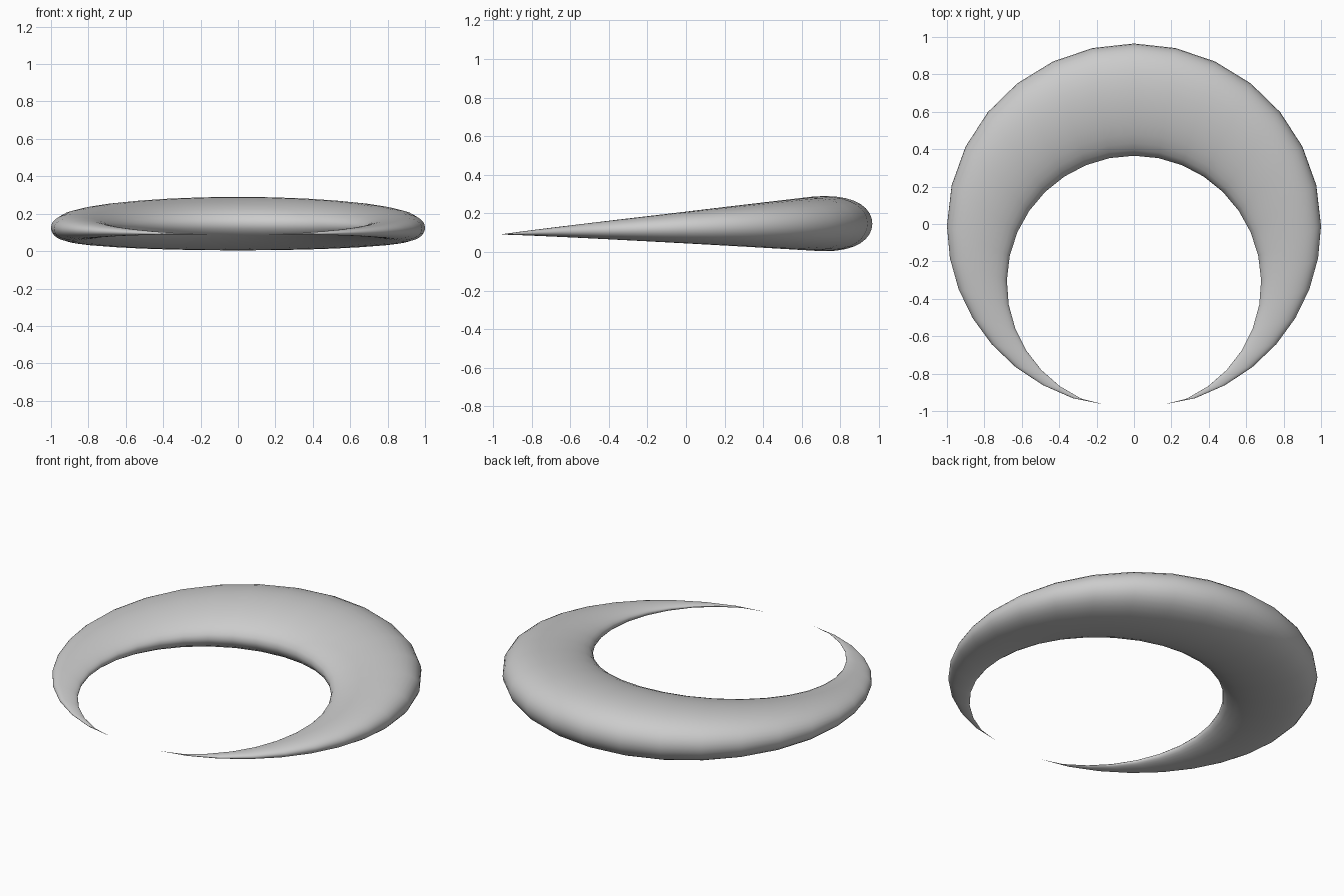
import bpy, bmesh
from math import sin, cos, pi, radians
from mathutils import Vector

cube = bpy.data.objects.get("Cube")
if cube:
    bpy.data.objects.remove(cube)

STEPS = 15    # sections from the thick back to each tip
SIDES = 32    # points around each section

grey = bpy.data.materials.new("light_grey")
grey.use_nodes = True
colour = (0.6, 0.6, 0.6, 1)
grey.diffuse_color = colour
grey.node_tree.nodes["Principled BSDF"].inputs["Base Color"].default_value = colour


def rims(i):
    """Outer and inner rim points of section i, negative on the right."""
    side, n = (1 if i >= 0 else -1), abs(i)
    a = radians(90 * n / 7 if n <= 7 else 90 + 81 * (n - 7) / 8)
    b = radians(166.5) * n / STEPS
    outer = Vector((side * sin(a), -0.01 + 0.975 * cos(a), 0))
    inner = Vector((side * 0.68 * sin(b), -0.315 + 0.68 * cos(b), 0))
    return outer, inner


def section(bm, i):
    """Egg-shaped ring, fuller towards the outer rim."""
    outer, inner = rims(i)
    middle, half = (outer + inner) / 2, (outer - inner) / 2
    crest = middle + half * 0.18
    t = max(0, (crest.y + 0.965) / 1.685)
    height = 0.143 * t
    centre = 0.09 + 0.057 * t ** 0.8
    ring = []
    for k in range(SIDES):
        u = 2 * pi * k / SIDES
        p = middle + half * (cos(u) + 0.18 * sin(u) ** 2)
        ring.append(bm.verts.new((p.x, p.y, centre + height * sin(u))))
    return ring


# Crescent body lofted between the two tips
bm = bmesh.new()
rings = [section(bm, i) for i in range(1 - STEPS, STEPS)]
for r, s in zip(rings, rings[1:]):
    for k in range(SIDES):
        j = (k + 1) % SIDES
        bm.faces.new((r[k], r[j], s[j], s[k]))

# Pointed tips
for ring, side in ((rings[0], -1), (rings[-1], 1)):
    tip = bm.verts.new((side * 0.16, -0.965, 0.09))
    for k in range(SIDES):
        bm.faces.new((ring[k], ring[(k + 1) % SIDES], tip))

bmesh.ops.recalc_face_normals(bm, faces=bm.faces)
mesh = bpy.data.meshes.new("crescent")
bm.to_mesh(mesh)
bm.free()
mesh.materials.append(grey)
crescent = bpy.data.objects.new("crescent", mesh)
bpy.context.collection.objects.link(crescent)

bpy.ops.object.select_all(action='DESELECT')
crescent.select_set(True)
bpy.context.view_layer.objects.active = crescent
bpy.ops.object.shade_smooth_by_angle(angle=radians(60))
